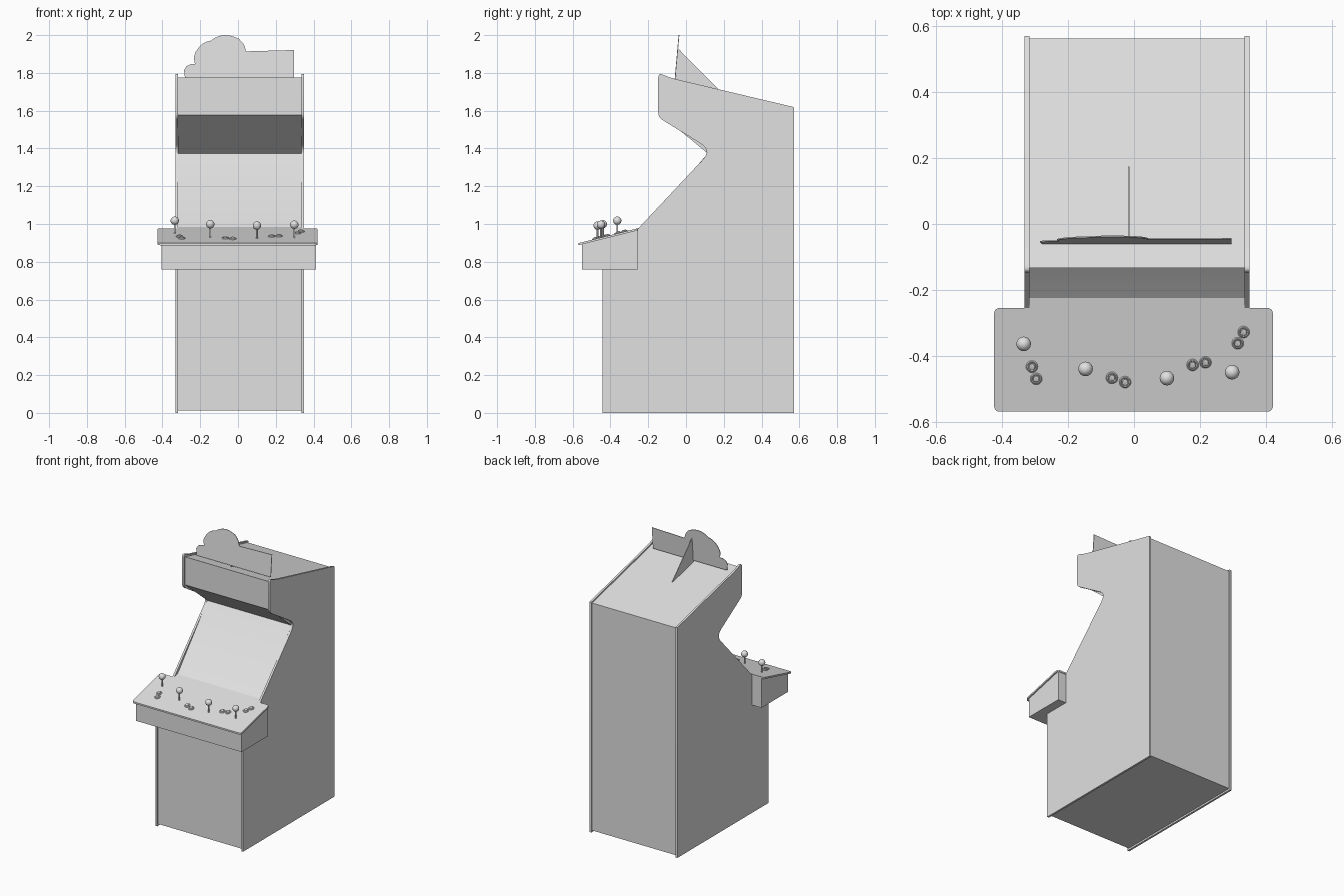
import bpy, bmesh, math
from mathutils import Vector

if "Cube" in bpy.data.objects:
    bpy.data.objects.remove(bpy.data.objects["Cube"])

grey = bpy.data.materials.new("light grey")
grey.diffuse_color = (0.75, 0.75, 0.75, 1)
grey.use_nodes = True
grey.node_tree.nodes["Principled BSDF"].inputs["Base Color"].default_value = grey.diffuse_color


def rounded(pts, steps=5):
    """Round the corners of a 2D outline; each point is (u, v, corner size)."""
    out = []
    for i, (u, v, r) in enumerate(pts):
        p = Vector((u, v))
        if r == 0:
            out.append(p)
            continue
        a = Vector(pts[i - 1][:2])
        b = Vector(pts[(i + 1) % len(pts)][:2])
        a = p + (a - p).normalized() * r
        b = p + (b - p).normalized() * r
        for k in range(steps + 1):
            t = k / steps
            out.append(a * (1 - t) ** 2 + p * 2 * t * (1 - t) + b * t * t)
    return out


def finish(name, bm, angle=35):
    bmesh.ops.recalc_face_normals(bm, faces=bm.faces)
    me = bpy.data.meshes.new(name)
    bm.to_mesh(me)
    bm.free()
    me.materials.append(grey)
    ob = bpy.data.objects.new(name, me)
    bpy.context.collection.objects.link(ob)
    bpy.context.view_layer.objects.active = ob
    ob.select_set(True)
    bpy.ops.object.shade_smooth_by_angle(angle=math.radians(angle))
    ob.select_set(False)
    return ob


def slab(name, pts, place, offset):
    """Place a 2D outline in space and extrude it by an offset."""
    bm = bmesh.new()
    face = bm.faces.new([bm.verts.new(place(p[0], p[1])) for p in pts])
    new = bmesh.ops.extrude_face_region(bm, geom=[face], use_keep_orig=True)["geom"]
    bmesh.ops.translate(bm, vec=offset, verts=[g for g in new if isinstance(g, bmesh.types.BMVert)])
    return finish(name, bm)


def across(name, pts, x0, x1):
    return slab(name, pts, lambda y, z: (x0, y, z), (x1 - x0, 0, 0))


# Side panels, proud of the inner body all round
side = rounded([(-0.443, 0, 0), (0.571, 0, 0), (0.571, 1.619, 0.004),
                (-0.075, 1.772, 0.03), (-0.147, 1.80, 0.025), (-0.147, 1.565, 0.025),
                (0.135, 1.39, 0.065), (-0.254, 0.975, 0), (-0.30, 0.92, 0), (-0.443, 0.84, 0)])
across("left_side_panel", side, -0.332, -0.318)
across("right_side_panel", side, 0.336, 0.350)

# Inner body: front, screen, speaker panel, marquee, roof, back and base
body = [(-0.432, 0.012), (0.563, 0.012), (0.563, 1.610), (-0.133, 1.775),
        (-0.133, 1.578), (0.115, 1.374), (-0.225, 0.975), (-0.432, 0.85)]
across("cabinet_body", body, -0.318, 0.336)


# Control deck: sloped box with an overhanging top plate
def deck_z(y):
    return 0.977 + 0.25 * (y + 0.255)


across("control_box", [(-0.55, 0.758), (-0.258, 0.758), (-0.258, deck_z(-0.258) - 0.008),
                       (-0.55, deck_z(-0.55) - 0.008)], -0.406, 0.413)
plate = rounded([(-0.425, -0.570, 0.02), (0.422, -0.570, 0.02), (0.422, -0.255, 0.02),
                 (0.336, -0.255, 0), (0.336, -0.222, 0), (-0.318, -0.222, 0),
                 (-0.318, -0.255, 0), (-0.425, -0.255, 0.02)])
slab("control_top", plate, lambda x, y: (x, y, deck_z(y) - 0.011), (0, 0, 0.011))


def lathe(bm, x, y, rings, seg=20, tilt=0.0):
    """Turned shape standing on the deck from (radius, height) rings."""
    loops = []
    for r, h in rings:
        loop = []
        for k in range(seg):
            a = 2 * math.pi * k / seg
            dy = r * math.sin(a)
            loop.append(bm.verts.new((x + r * math.cos(a), y + dy, deck_z(y) + h + tilt * dy)))
        loops.append(loop)
    for a, b in zip(loops, loops[1:]):
        for k in range(seg):
            j = (k + 1) % seg
            bm.faces.new((a[k], a[j], b[j], b[k]))
    bm.faces.new(loops[0][::-1])
    bm.faces.new(loops[-1])


# Joysticks: thin shaft and ball
for i, (x, y) in enumerate([(-0.335, -0.364), (-0.147, -0.440), (0.100, -0.468), (0.298, -0.450)]):
    bm = bmesh.new()
    lathe(bm, x, y, [(0.005, -0.004), (0.005, 0.055)], 12)
    finish(f"joystick_shaft_{i + 1}", bm)
    bm = bmesh.new()
    bmesh.ops.create_uvsphere(bm, u_segments=24, v_segments=14, radius=0.022)
    bmesh.ops.translate(bm, vec=(x, y, deck_z(y) + 0.068), verts=bm.verts)
    finish(f"joystick_ball_{i + 1}", bm)

# Push buttons: collar with a plunger, lying on the slope
for i, (x, y) in enumerate([(-0.310, -0.433), (-0.297, -0.470), (-0.067, -0.467), (-0.027, -0.480),
                            (0.178, -0.428), (0.217, -0.420), (0.315, -0.362), (0.333, -0.328)]):
    bm = bmesh.new()
    lathe(bm, x, y, [(0.018, -0.003), (0.018, 0.003), (0.015, 0.006), (0.0125, 0.006),
                     (0.0115, 0.003), (0.0105, 0.003), (0.0105, 0.008), (0.008, 0.010)], 20, 0.25)
    finish(f"push_button_{i + 1}", bm)

# Roof topper: leaning cut-out sign with a triangular brace behind
outline = [(-0.280, 1.768), (-0.286, 1.815), (-0.272, 1.836), (-0.250, 1.846), (-0.228, 1.847),
           (-0.234, 1.884), (-0.224, 1.912), (-0.206, 1.937), (-0.186, 1.955), (-0.164, 1.966),
           (-0.145, 1.970), (-0.122, 1.986), (-0.092, 1.997), (-0.065, 2.0), (-0.040, 1.997),
           (-0.018, 1.990), (0.004, 1.981), (0.026, 1.958), (0.036, 1.938), (0.042, 1.914),
           (0.296, 1.921), (0.296, 1.768)]
slab("topper_sign", outline, lambda x, z: (x, -0.060 + 0.09 * (z - 1.768), z), (0, 0.004, 0))
across("topper_brace", [(-0.056, 1.755), (0.175, 1.700), (0.175, 1.709), (-0.044, 1.931)], -0.018, -0.014)
